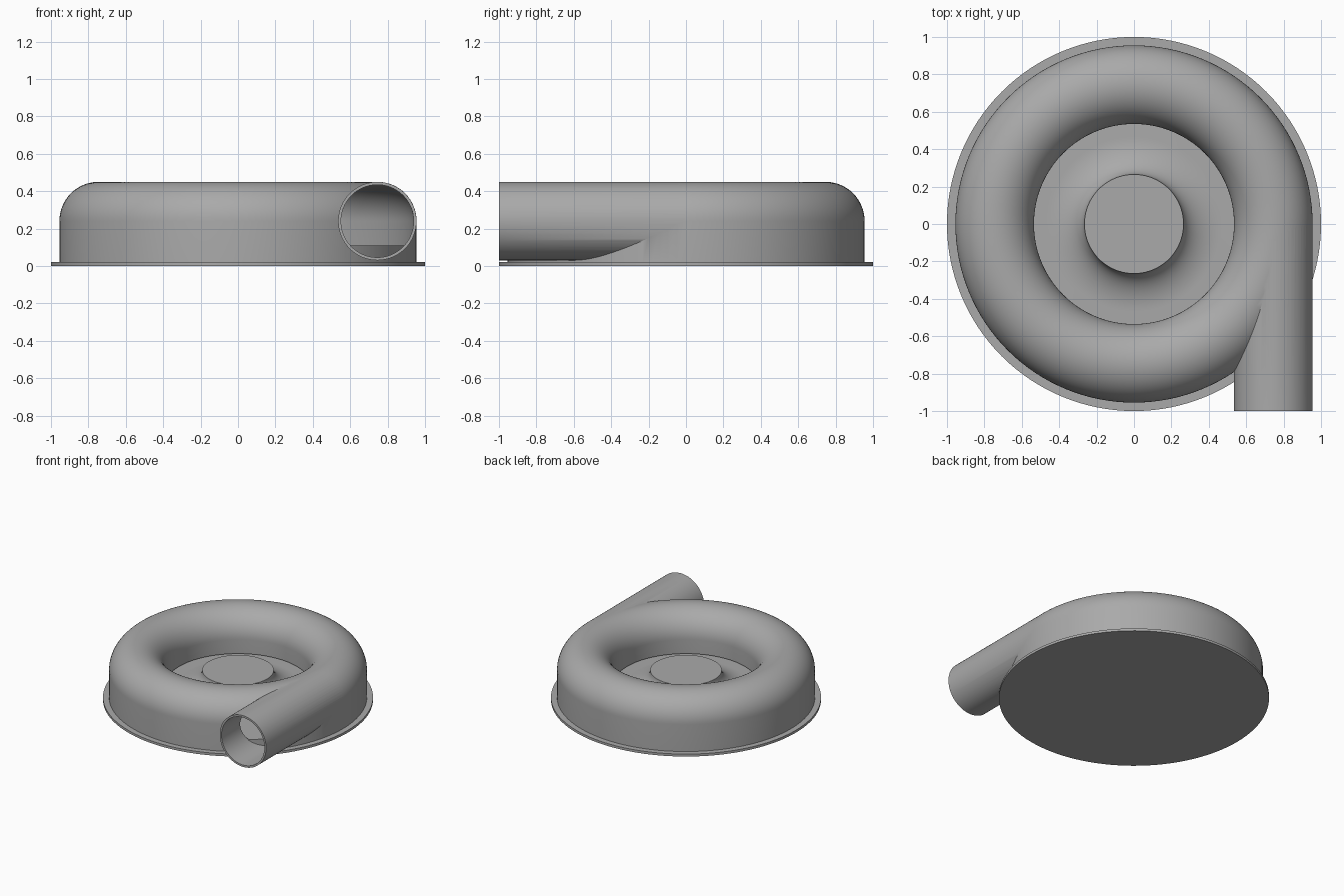
import bpy, math
from math import sin, cos, pi, radians

cube = bpy.data.objects.get("Cube")
if cube:
    bpy.data.objects.remove(cube)

SEGMENTS = 128
TUBE_R = 0.21      # outer tube radius
RING_R = 0.745     # distance of the tube centre from the axis
MID_Z = 0.24       # height of the tube centre
WALL = 0.016
FLOOR_Z = 0.11

grey = bpy.data.materials.new("casing grey")
grey.use_nodes = True
colour = (0.4, 0.4, 0.4, 1)
grey.diffuse_color = colour
grey.node_tree.nodes["Principled BSDF"].inputs["Base Color"].default_value = colour


def make_object(name, verts, faces):
    mesh = bpy.data.meshes.new(name)
    mesh.from_pydata(verts, [], faces)
    mesh.materials.append(grey)
    obj = bpy.data.objects.new(name, mesh)
    bpy.context.collection.objects.link(obj)
    return obj


def fix_normals(obj):
    bpy.ops.object.select_all(action='DESELECT')
    bpy.context.view_layer.objects.active = obj
    obj.select_set(True)
    bpy.ops.object.mode_set(mode='EDIT')
    bpy.ops.mesh.select_all(action='SELECT')
    bpy.ops.mesh.normals_make_consistent(inside=False)
    bpy.ops.object.mode_set(mode='OBJECT')


def lathe(name, profile, closed):
    """Spin an (r, z) profile; open profiles are capped at both ends."""
    n = len(profile)
    verts, faces = [], []
    for s in range(SEGMENTS):
        a = 2 * pi * s / SEGMENTS
        verts += [(r * cos(a), r * sin(a), z) for r, z in profile]
    for s in range(SEGMENTS):
        t = (s + 1) % SEGMENTS
        for i in range(n if closed else n - 1):
            j = (i + 1) % n
            faces.append((s * n + i, t * n + i, t * n + j, s * n + j))
    if not closed:
        faces.append([s * n for s in range(SEGMENTS)])
        faces.append([s * n + n - 1 for s in range(SEGMENTS)])
    obj = make_object(name, verts, faces)
    fix_normals(obj)
    return obj


def arch(radius, bottom, lip):
    """Half-round top with straight walls: outer to the bottom, inner to the lip."""
    top = [(RING_R + radius * cos(pi * i / 32), MID_Z + radius * sin(pi * i / 32))
           for i in range(33)]
    return [(RING_R + radius, bottom)] + top + [(RING_R - radius, lip)]


def tube(name, radius, y0, y1):
    bpy.ops.mesh.primitive_cylinder_add(
        vertices=96, radius=radius, depth=y1 - y0,
        location=(RING_R, (y0 + y1) / 2, MID_Z), rotation=(pi / 2, 0, 0))
    obj = bpy.context.object
    obj.name = name
    obj.data.materials.append(grey)
    return obj


def combine(target, other, operation):
    mod = target.modifiers.new(operation.lower(), 'BOOLEAN')
    mod.operation = operation
    mod.solver = 'EXACT'
    mod.object = other
    bpy.context.view_layer.objects.active = target
    bpy.ops.object.modifier_apply(modifier=mod.name)
    bpy.data.objects.remove(other)


def smooth(obj, angle):
    bpy.ops.object.select_all(action='DESELECT')
    bpy.context.view_layer.objects.active = obj
    obj.select_set(True)
    bpy.ops.object.shade_smooth_by_angle(angle=radians(angle))


# Spiral casing with tangential outlet pipe, hollowed out
casing = lathe("casing", arch(TUBE_R, 0.015, 0.125), True)
combine(casing, tube("outlet_pipe", TUBE_R - 0.0005, -1, 0), 'UNION')
combine(casing, lathe("casing_cavity", arch(TUBE_R - WALL, -0.1, -0.1), True), 'DIFFERENCE')
combine(casing, tube("outlet_bore", TUBE_R - WALL, -1.1, 0), 'DIFFERENCE')
smooth(casing, 30)

# Base plate with flange, raised floor and flared hub
flare = [(0.47 - 0.205 * sin(pi / 2 * i / 16), MID_Z - 0.13 * cos(pi / 2 * i / 16))
         for i in range(17)]
base = lathe("base_and_hub",
             [(1, 0), (1, 0.02), (0.945, 0.02), (0.945, FLOOR_Z)] + flare, False)
smooth(base, 30)
